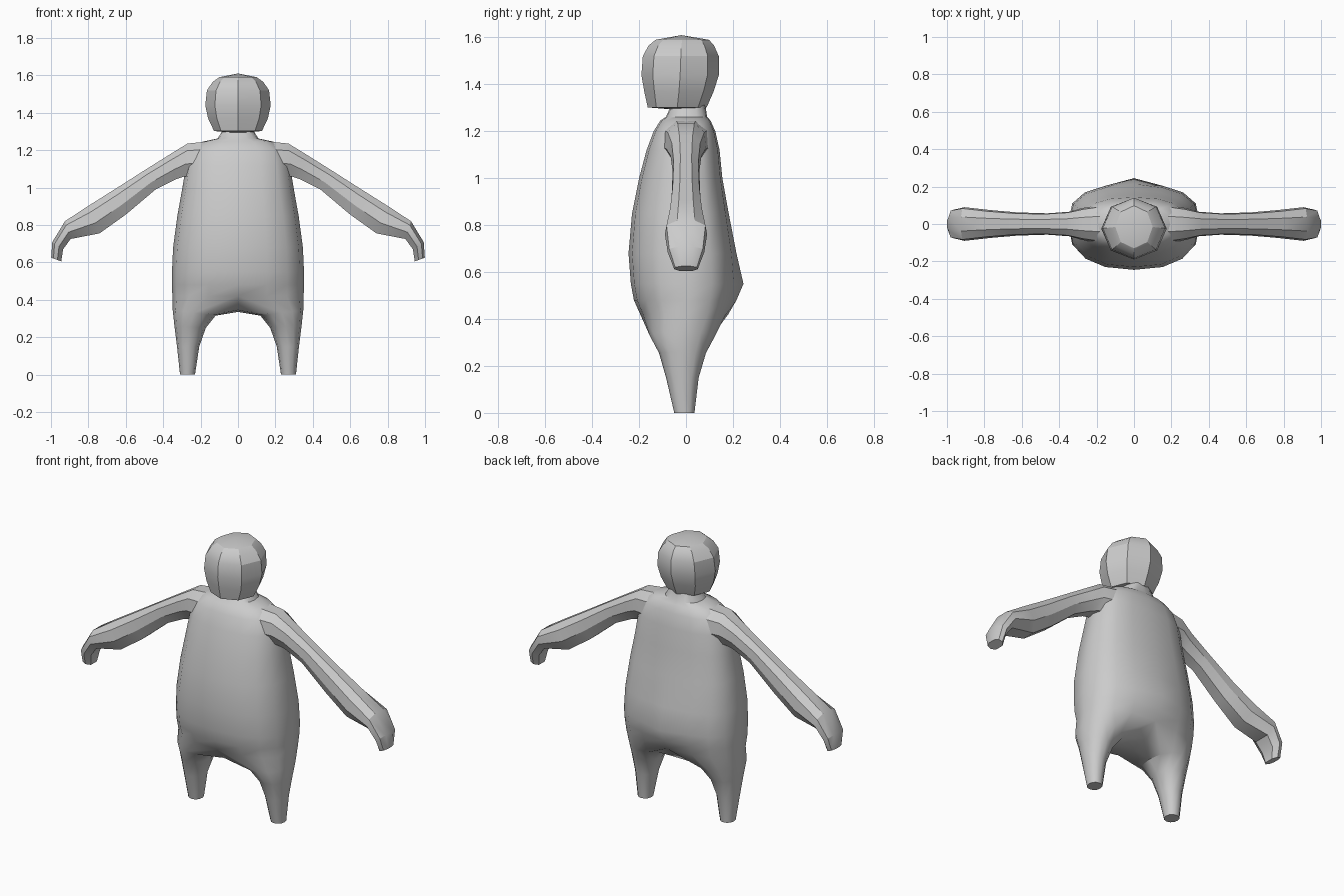
import bpy, bmesh, math

if "Cube" in bpy.data.objects:
    bpy.data.objects.remove(bpy.data.objects["Cube"])

grey = bpy.data.materials.new("soft grey")
grey.diffuse_color = (0.6, 0.6, 0.6, 1)
grey.use_nodes = True
grey.node_tree.nodes["Principled BSDF"].inputs["Base Color"].default_value = grey.diffuse_color


def spow(v, p):
    return math.copysign(abs(v) ** p, v)


def bridge(bm, a, b):
    n = len(a)
    for i in range(n):
        bm.faces.new((a[i], a[(i + 1) % n], b[(i + 1) % n], b[i]))


def finish(bm, name, angle):
    bmesh.ops.remove_doubles(bm, verts=bm.verts, dist=0.0005)
    bmesh.ops.recalc_face_normals(bm, faces=bm.faces)
    mesh = bpy.data.meshes.new(name)
    bm.to_mesh(mesh)
    bm.free()
    mesh.materials.append(grey)
    ob = bpy.data.objects.new(name, mesh)
    bpy.context.collection.objects.link(ob)
    bpy.ops.object.select_all(action='DESELECT')
    ob.select_set(True)
    bpy.context.view_layer.objects.active = ob
    bpy.ops.object.shade_smooth_by_angle(angle=math.radians(angle))
    return ob


# Body: stacked boxy ovals (z, half width, front y, back y, extra tail bump)
bm = bmesh.new()
torso = [(0.42, .351, -.195, .18, 0), (0.48, .353, -.222, .20, .015),
         (0.55, .353, -.235, .215, .03), (0.68, .347, -.245, .205, .01),
         (0.85, .324, -.23, .178, .004), (1.0, .297, -.20, .155, 0),
         (1.12, .278, -.168, .143, 0), (1.2, .25, -.138, .125, 0),
         (1.245, .19, -.11, .105, 0), (1.262, .11, -.085, .09, 0),
         (1.33, .065, -.055, .08, 0)]
N = 16
rings = []
for z, w, front, back, tail in torso:
    ring = []
    for i in range(N):
        a = -math.pi / 2 + 2 * math.pi * i / N
        c, s = math.cos(a), math.sin(a)
        if abs(c) < 1e-6:
            c = 0
        y = -front * spow(s, .8) if s < 0 else back * spow(s, .7)
        if i == N // 2:
            y += tail
        ring.append(bm.verts.new((w * spow(c, .85), y, z)))
    rings.append(ring)
for a, b in zip(rings, rings[1:]):
    bridge(bm, a, b)
bm.faces.new(rings[-1])

# Legs: the lowest body ring splits in two along a saddle between the legs
saddle = [bm.verts.new((0, y, z)) for y, z in ((.11, .345), (-.01, .335), (-.13, .345))]
base = rings[0]
# inner x, outer x, front y, back y, inner z, outer z
leg_rings = [(.12, .349, -.155, .125, .315, .345), (.172, .340, -.115, .085, .25, .26),
             (.207, .326, -.085, .054, .15, .15), (.23, .31, -.05, .036, 0, 0)]
for side in (1, -1):
    half = [base[(side * i) % N] for i in range(9)]
    prev = half + saddle
    for x0, x1, y0, y1, z0, z1 in leg_rings:
        ring = []
        for i in range(12):
            a = math.radians(-120 + 30 * i)
            t = .5 + .5 * math.cos(a)
            ring.append(bm.verts.new((side * (x0 + (x1 - x0) * t),
                                      (y0 + y1) / 2 + (y1 - y0) / 2 * spow(math.sin(a), .85),
                                      z0 + (z1 - z0) * t)))
        bridge(bm, prev, ring)
        prev = ring
    bm.faces.new(prev)
finish(bm, "body", 40)

# Arms: eight-sided sections between an upper and a lower outline
# upper x, upper z, lower x, lower z, half depth
arm = [(.17, 1.245, .20, 1.06, .10), (.27, 1.235, .285, 1.06, .085),
       (.36, 1.18, .33, 1.045, .066), (.50, 1.092, .44, .99, .057),
       (.66, .99, .60, .855, .062), (.80, .902, .74, .755, .074),
       (.925, .82, .895, .725, .09), (.993, .708, .935, .67, .078),
       (.999, .625, .945, .605, .05)]
profile = [(0, .42), (0, 1), (.12, 1), (.55, .9), (1, .5), (1, 0)]
section = [(0, .42), (.22, .92), (.62, 1), (1, .55), (1, -.55), (.62, -1), (.22, -.92), (0, -.42)]
for side, name in ((1, "left_arm"), (-1, "right_arm")):
    bm = bmesh.new()
    prev = None
    for ux, uz, lx, lz, d in arm:
        ring = [bm.verts.new((side * (ux + (lx - ux) * t), d * k, uz + (lz - uz) * t))
                for t, k in section]
        if prev:
            bridge(bm, prev, ring)
        else:
            bm.faces.new(ring)
        prev = ring
    bm.faces.new(prev)
    finish(bm, name, 28)

# Head: octagonal rings (z, half width, front y, back y) with pointed caps
bm = bmesh.new()
head = [(1.302, .128, -.163, .088), (1.37, .16, -.178, .118), (1.44, .175, -.19, .14),
        (1.52, .166, -.184, .14), (1.565, .135, -.16, .12), (1.59, .1, -.13, .098)]
rings = []
for z, w, front, back in head:
    rings.append([bm.verts.new((w * math.sin(i * math.pi / 4),
                                (front + back) / 2 - (back - front) / 2 * math.cos(i * math.pi / 4),
                                z)) for i in range(8)])
for a, b in zip(rings, rings[1:]):
    bridge(bm, a, b)
for ring, z in ((rings[0], 1.29), (rings[-1], 1.61)):
    tip = bm.verts.new((0, -.02, z))
    for i in range(8):
        bm.faces.new((ring[i], ring[(i + 1) % 8], tip))
finish(bm, "head", 24)
